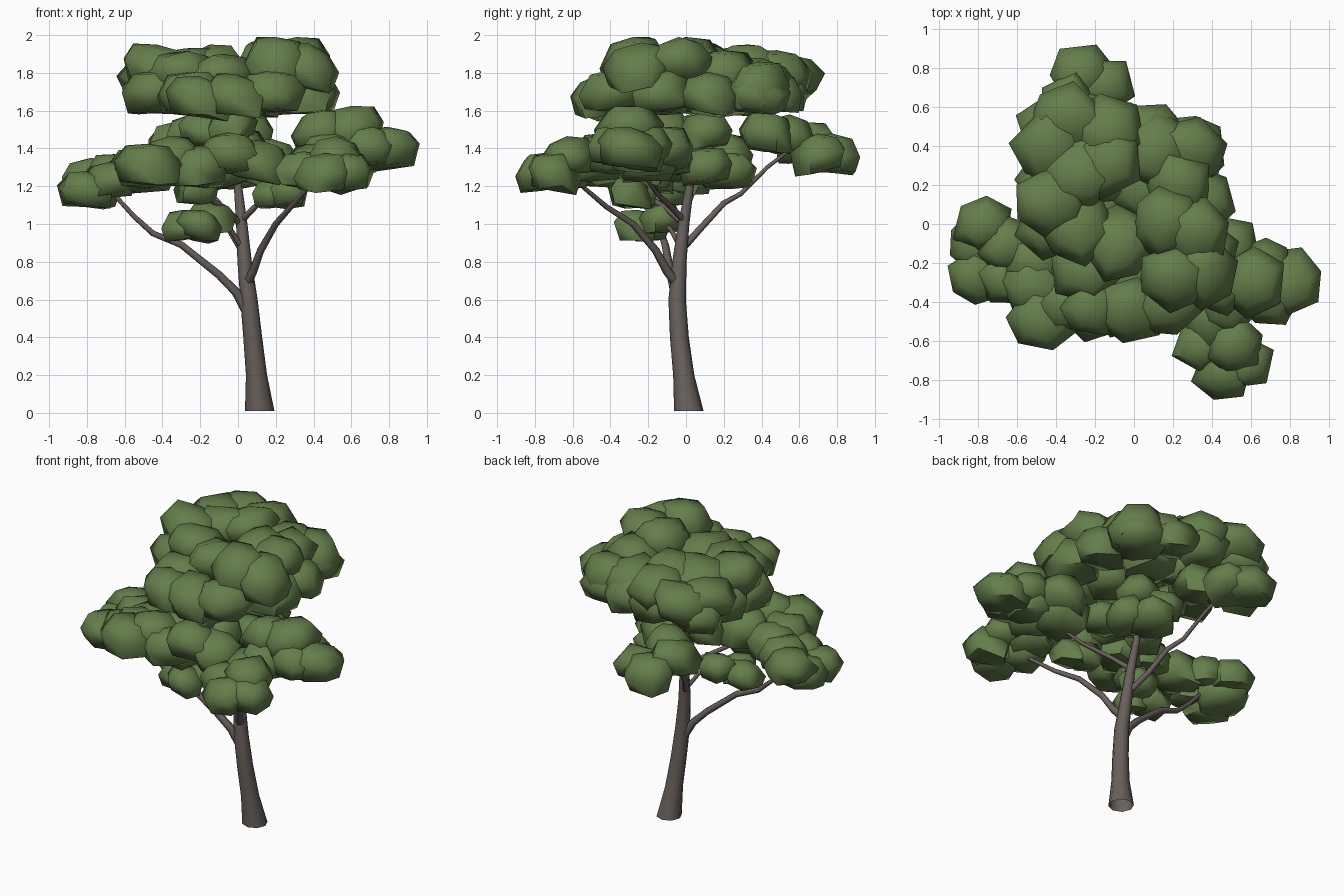
import bpy, bmesh, math, random
from mathutils import Vector
random.seed(7)


def material(name, rgb):
    m = bpy.data.materials.new(name)
    m.diffuse_color = (*rgb, 1)
    return m


BARK = material("bark brown", (0.14, 0.117, 0.105))
LEAF = material("leaf green", (0.127, 0.208, 0.069))


def finish(name, bm, mat):
    bmesh.ops.recalc_face_normals(bm, faces=bm.faces)
    for f in bm.faces:
        f.smooth = True
    me = bpy.data.meshes.new(name)
    bm.to_mesh(me)
    bm.free()
    me.materials.append(mat)
    ob = bpy.data.objects.new(name, me)
    bpy.context.collection.objects.link(ob)
    bpy.ops.object.select_all(action='DESELECT')
    ob.select_set(True)
    bpy.context.view_layer.objects.active = ob
    bpy.ops.object.shade_smooth_by_angle(angle=math.radians(70))
    return ob


def limb(name, pts, r0, r1, sides=8, radii=None, level=False):
    """Tapered tube along a path of points."""
    bm = bmesh.new()
    pts = [Vector(p) for p in pts]
    rings = []
    for i, p in enumerate(pts):
        d = Vector((0, 0, 1)) if level else pts[min(i + 1, len(pts) - 1)] - pts[max(i - 1, 0)]
        q = d.to_track_quat('Z', 'Y')
        r = radii[i] if radii else r0 + (r1 - r0) * i / (len(pts) - 1)
        rings.append([bm.verts.new(p + q @ Vector((r * math.cos(a), r * math.sin(a), 0)))
                      for a in (2 * math.pi * k / sides for k in range(sides))])
    for a, b in zip(rings, rings[1:]):
        for k in range(sides):
            n = (k + 1) % sides
            bm.faces.new((a[k], a[n], b[n], b[k]))
    bm.faces.new(rings[-1])
    return finish(name, bm, BARK)


def clump(bm, c, r, h):
    """One chunky leaf clump: domed top, steep sides, flat base."""
    n = random.choice((5, 6, 6, 7))
    turn = random.uniform(0, 6.28)
    tilt = Vector((random.uniform(-.15, .15), random.uniform(-.15, .15), 0))
    c = Vector(c)

    def vert(rad, a, z):
        p = Vector((rad * r * math.cos(a), rad * r * math.sin(a), 0))
        p.z = z * h + tilt.dot(p)
        return bm.verts.new(c + p)
    jit = [random.uniform(.92, 1.14) for _ in range(n)]
    rings = []
    for rad, z in ((.68, .76), (1.02, .05), (.84, -.8)):
        rings.append([vert(rad * jit[k], turn + 2 * math.pi * k / n + random.uniform(-.14, .14),
                           z + random.uniform(-.16, .16)) for k in range(n)])
    top, bot = vert(0, 0, 1), vert(0, 0, -.9)
    for k in range(n):
        m = (k + 1) % n
        bm.faces.new((top, rings[0][k], rings[0][m]))
        bm.faces.new((bot, rings[2][m], rings[2][k]))
        for a, b in zip(rings, rings[1:]):
            bm.faces.new((a[k], b[k], b[m], a[m]))


def foliage(name, r, h, centres):
    bm = bmesh.new()
    for c in centres:
        clump(bm, c, r * random.uniform(.94, 1.06), h)
    finish(name, bm, LEAF)


# Trunk
limb("trunk", [(.115, .015, .01), (.098, -.012, .2), (.078, -.035, .4), (.058, -.047, .6),
               (.035, -.035, .8), (.02, -.012, 1), (0, .02, 1.2), (-.01, .05, 1.45), (-.02, .08, 1.7)],
     0, 0, 8, radii=[.078, .056, .05, .046, .038, .03, .022, .018, .012], level=True)

# Branches
limb("left_branch", [(.04, -.045, .55), (-.01, -.06, .64), (-.1, -.08, .73), (-.3, -.11, .89),
                     (-.45, -.13, .95), (-.55, -.14, 1.04), (-.66, -.15, 1.16)], .028, .012, 6)
limb("front_right_branch", [(.05, -.05, .69), (.08, -.1, .75), (.12, -.16, .86), (.2, -.28, 1.0),
                            (.28, -.42, 1.09), (.38, -.55, 1.2)], .027, .011, 6)
limb("back_branch", [(.01, -.01, .88), (-.05, .08, .98), (-.1, .2, 1.11), (-.15, .29, 1.16),
                     (-.2, .43, 1.3), (-.24, .56, 1.4)], .02, .009, 6)
limb("right_branch", [(.02, -.01, 1.02), (.1, -.09, 1.1), (.28, -.16, 1.17), (.45, -.25, 1.3)], .018, .009, 6)
limb("front_left_branch", [(.01, -.01, 1.0), (-.06, -.1, 1.08), (-.22, -.24, 1.17), (-.36, -.36, 1.28)], .018, .009, 6)
limb("low_twig", [(.03, -.02, .86), (-.04, -.08, .97), (-.15, -.14, 1.03)], .016, .008, 6)

# Crown, upper right pads
foliage("crown_right", .185, .13, [(.37, -.24, 1.83), (.2, -.28, 1.86), (.31, -.04, 1.86),
                                   (.16, .0, 1.86), (.22, .2, 1.79), (.28, .38, 1.73)])
# Crown, upper left and back pads
foliage("crown_left", .19, .12, [(-.36, .52, 1.77), (-.42, .4, 1.77), (-.14, .48, 1.8), (-.15, .33, 1.83),
                                 (-.43, .1, 1.83), (-.3, 0, 1.79), (-.08, -.1, 1.78), (.12, .4, 1.76),
                                 (-.28, .28, 1.81)])
# Crown, lower rim
foliage("crown_rim", .175, .115, [(-.43, .48, 1.7), (-.43, .0, 1.7), (-.43, .24, 1.7), (-.21, -.43, 1.67),
                                  (-.02, -.45, 1.68), (.18, -.4, 1.7), (-.24, -.22, 1.69), (.37, -.14, 1.7),
                                  (.37, .12, 1.69), (.27, .38, 1.69), (.1, .47, 1.7), (-.13, .5, 1.7),
                                  (.05, .2, 1.67), (.1, -.12, 1.68), (-.18, .25, 1.68)])
# Middle layer
foliage("middle_front", .165, .115, [(-.48, -.5, 1.31), (-.51, -.32, 1.29), (-.36, -.42, 1.35), (-.2, -.45, 1.3),
                                     (-.05, -.42, 1.37), (.11, -.38, 1.33), (-.28, -.22, 1.3), (0, -.22, 1.39),
                                     (-.5, -.2, 1.27), (-.1, -.26, 1.29)])
foliage("middle_inner", .145, .1, [(-.17, -.12, 1.5), (.06, .1, 1.49), (-.1, -.02, 1.33), (.04, .22, 1.28),
                                   (.18, -.08, 1.35), (-.04, -.28, 1.52), (.04, .06, 1.34), (-.16, .08, 1.5),
                                   (-.04, .22, 1.38), (.14, .1, 1.3)])
# Right side
foliage("right_foliage", .165, .115, [(.45, -.3, 1.49), (.6, -.3, 1.51), (.48, -.4, 1.37), (.66, -.22, 1.42),
                                      (.79, -.3, 1.4), (.68, -.36, 1.41), (.42, -.2, 1.33), (.48, -.12, 1.4),
                                      (.58, -.26, 1.38)])
# Front right
foliage("front_right_foliage", .15, .105, [(.52, -.63, 1.36), (.35, -.63, 1.28), (.46, -.76, 1.27),
                                           (.58, -.71, 1.27), (.4, -.5, 1.32)])
# Left side
foliage("left_foliage", .15, .1, [(-.78, .0, 1.25), (-.8, -.11, 1.18), (-.81, -.27, 1.18),
                                  (-.68, -.28, 1.23), (-.65, -.1, 1.27)])
# Back
foliage("back_foliage", .155, .11, [(-.28, .77, 1.37), (-.15, .7, 1.37), (-.25, .55, 1.47),
                                    (-.15, .42, 1.48), (-.34, .62, 1.43)])
# Small low tufts
foliage("low_tufts", .12, .085, [(-.29, -.19, .99), (-.2, -.26, .99), (-.14, -.12, 1.03),
                                 (.18, -.25, 1.16), (.26, -.3, 1.17), (-.22, -.28, 1.18)])
